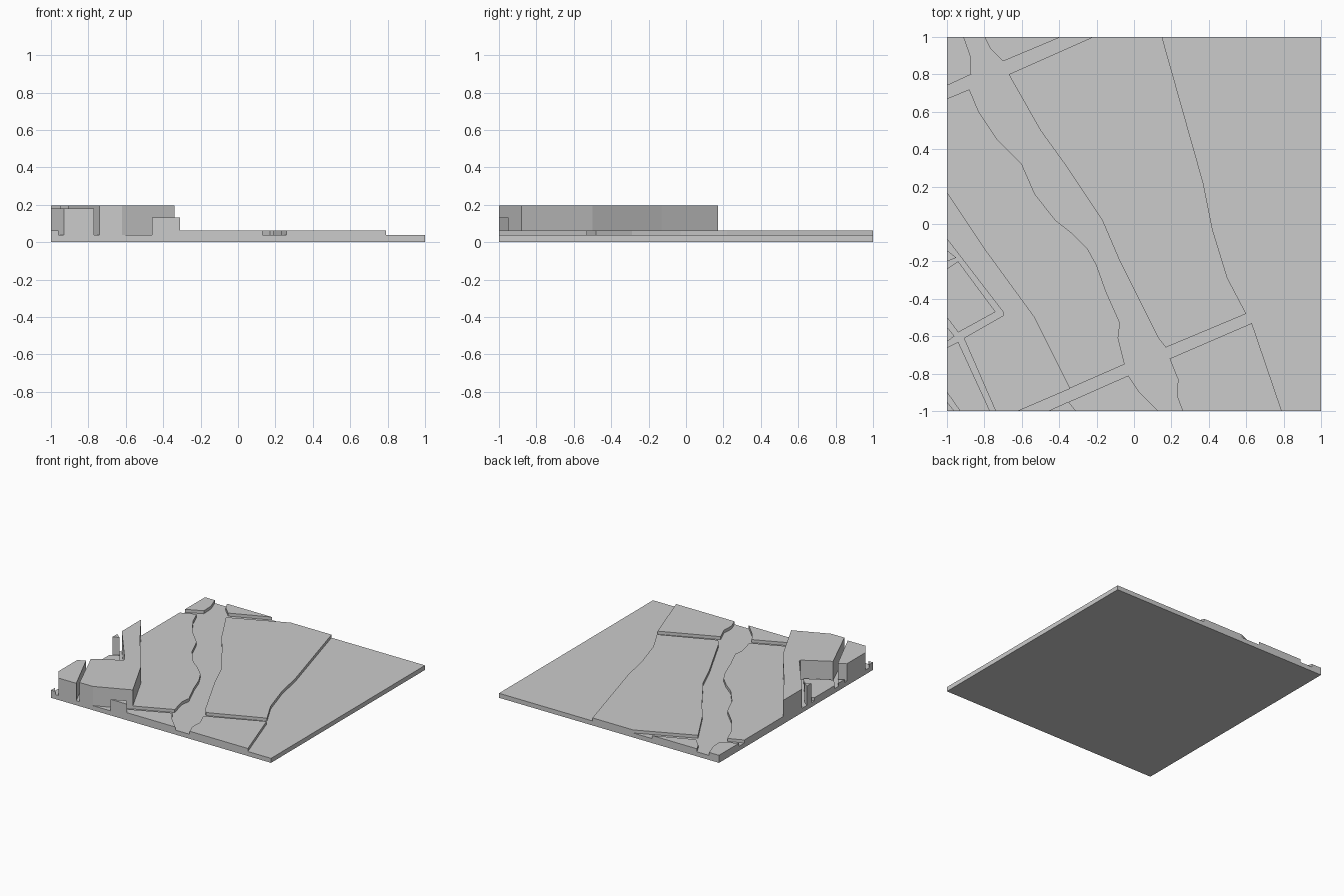
import bpy
import bmesh

if "Cube" in bpy.data.objects:
    bpy.data.objects.remove(bpy.data.objects["Cube"], do_unlink=True)

# Heights of the stacked layers
GROUND_TOP = 0.037
KERB_TOP = 0.062
ANNEX_TOP = 0.132
WING_TOP = 0.18
HALL_TOP = 0.195

# One matte grey for the whole tile
grey = bpy.data.materials.new("plain_grey")
grey.use_nodes = True
grey.diffuse_color = (0.6, 0.6, 0.6, 1)
shader = next(n for n in grey.node_tree.nodes if n.type == "BSDF_PRINCIPLED")
shader.inputs["Base Color"].default_value = grey.diffuse_color
shader.inputs["Roughness"].default_value = 0.8


def extrude_outline(name, outline, bottom, top):
    """Make a flat-faced solid by extruding a plan outline upward."""
    bm = bmesh.new()
    floor = bm.faces.new([bm.verts.new((x, y, bottom)) for x, y in outline])
    raised = bmesh.ops.extrude_face_region(bm, geom=[floor], use_keep_orig=True)
    moved = [v for v in raised["geom"] if isinstance(v, bmesh.types.BMVert)]
    bmesh.ops.translate(bm, verts=moved, vec=(0, 0, top - bottom))
    bmesh.ops.recalc_face_normals(bm, faces=bm.faces[:])
    mesh = bpy.data.meshes.new(name)
    bm.to_mesh(mesh)
    bm.free()
    mesh.materials.append(grey)
    obj = bpy.data.objects.new(name, mesh)
    bpy.context.collection.objects.link(obj)
    return obj


def pavement(name, outline):
    return extrude_outline(name, outline, GROUND_TOP, KERB_TOP)


def building(name, outline, top):
    return extrude_outline(name, outline, GROUND_TOP, top)


# Ground slab, also the street level
extrude_outline("ground_slab", [(-1, -1), (1, -1), (1, 1), (-1, 1)], 0, GROUND_TOP)

# Raised city blocks on both sides of the winding street
pavement("east_block", [
    (-.67, .8), (-.22, 1), (.15, 1), (.37, .22), (.42, -.03), (.5, -.29),
    (.6, -.48), (.17, -.66), (.13, -.61), (-.08, -.19), (-.17, .02),
    (-.37, .32), (-.5, .5)])
pavement("south_east_block", [
    (.63, -.53), (.79, -1), (.26, -1), (.23, -.92), (.235, -.83), (.19, -.72)])
pavement("north_block", [(-.8, 1), (-.77, .94), (-.7, .87), (-.39, 1)])
pavement("north_west_block", [
    (-1, .74), (-.87, .8), (-.875, .9), (-.91, 1), (-1, 1)])
pavement("south_block", [(-.46, -1), (-.03, -.81), (.03, -.9), (.13, -1)])

# West block, bounded by the street and by the courtyard alleys
alley_edge = [(-.62, -1), (-.74, -1), (-.91, -.61), (-.7, -.49), (-.7, -.47), (-1, -.08)]
pavement("west_block", [
    (-1, .67), (-.88, .72), (-.83, .6), (-.73, .45), (-.6, .32), (-.53, .16),
    (-.42, .02), (-.33, -.05), (-.25, -.13), (-.2, -.22), (-.15, -.36),
    (-.075, -.53), (-.085, -.61), (-.05, -.75)] + alley_edge)

# Low islands inside the courtyard and in the corner
pavement("courtyard_island", [
    (-1, -.24), (-.94, -.2), (-.74, -.47), (-.94, -.58), (-1, -.5)])
pavement("alley_island", [(-1, -.55), (-.96, -.6), (-1, -.63)])
pavement("corner_island", [(-1, -.95), (-.96, -1), (-1, -1)])

# Buildings
building("main_hall", [
    (-1, .17), (-.8, -.13), (-.53, -.5), (-.34, -.88)] + alley_edge, HALL_TOP)
building("south_wing", [
    (-1, -.66), (-.94, -.63), (-.77, -1), (-.93, -1), (-1, -.9)], WING_TOP)
building("courtyard_tower", [(-1, -.14), (-.95, -.18), (-1, -.2)], HALL_TOP)
building("street_annex", [(-.46, -1), (-.35, -.95), (-.31, -1)], ANNEX_TOP)
